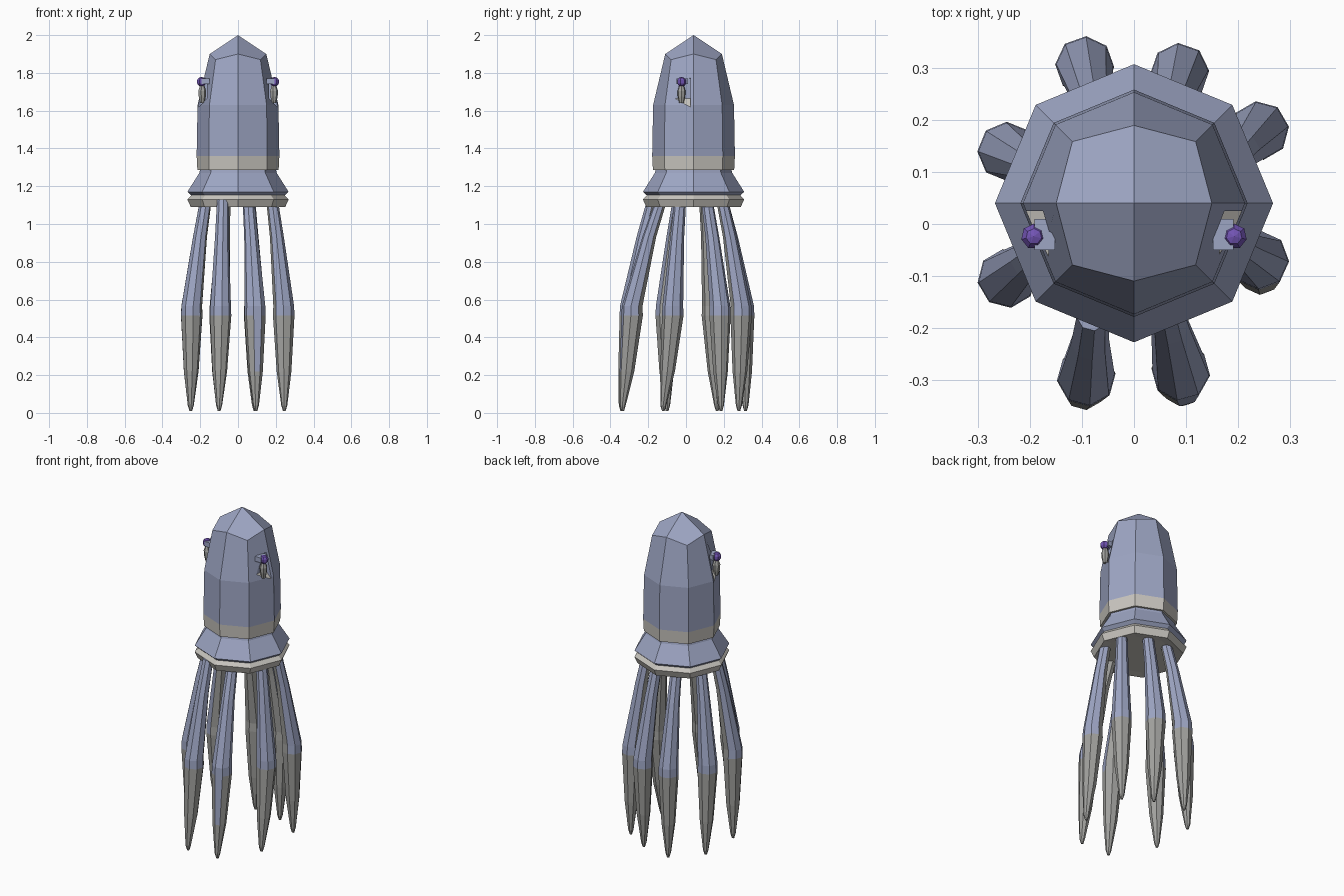
import bpy, bmesh, math
from mathutils import Vector

cube = bpy.data.objects.get("Cube")
if cube:
    bpy.data.objects.remove(cube, do_unlink=True)


def material(name, rgb):
    m = bpy.data.materials.new(name)
    m.use_nodes = True
    m.diffuse_color = (*rgb, 1)
    node = next(n for n in m.node_tree.nodes if n.type == 'BSDF_PRINCIPLED')
    node.inputs["Base Color"].default_value = (*rgb, 1)
    return m


BLUE = material("slate blue skin", (0.34, 0.38, 0.55))
PALE = material("pale band", (0.58, 0.56, 0.52))
GREY = material("grey tentacle tip", (0.36, 0.36, 0.345))
PURPLE = material("purple eye", (0.17, 0.09, 0.46))
MID_Y = 0.04


def finish(bm, name, mats):
    bmesh.ops.recalc_face_normals(bm, faces=bm.faces)
    mesh = bpy.data.meshes.new(name)
    bm.to_mesh(mesh)
    bm.free()
    for m in mats:
        mesh.materials.append(m)
    obj = bpy.data.objects.new(name, mesh)
    bpy.context.collection.objects.link(obj)
    return obj


def bridge(bm, a, b):
    n = len(a)
    return [bm.faces.new((a[i], a[(i + 1) % n], b[(i + 1) % n], b[i])) for i in range(n)]


def ring(bm, centre, r, sides, turn=0.0, ry=None):
    cx, cy, cz = centre
    ry = ry or r
    angles = [2 * math.pi * i / sides + turn for i in range(sides)]
    return [bm.verts.new((cx + r * math.cos(a), cy + ry * math.sin(a), cz)) for a in angles]


def lathe(name, profile, mats, mat_rule):
    """Eight-sided body of revolution with flat caps."""
    bm = bmesh.new()
    rings = [ring(bm, (0, MID_Y, z), r, 8) for r, z in profile]
    for a, b in zip(rings, rings[1:]):
        bridge(bm, a, b)
    bm.faces.new(rings[0])
    bm.faces.new(rings[-1])
    for f in bm.faces:
        f.material_index = mat_rule(f.calc_center_median().z)
    return finish(bm, name, mats)


# Mantle: straight sides, tapered shoulder, four kite faces meeting at the point
bm = bmesh.new()
levels = [(0.215, 1.285), (0.219, 1.36), (0.214, 1.63), (0.15, 1.9)]
rings = [ring(bm, (0, MID_Y, z), r, 8) for r, z in levels]
for i in range(1, 8, 2):
    v = rings[-1][i]
    v.co = Vector((0, MID_Y, 1.87)) + Vector((v.co.x, v.co.y - MID_Y, 0)) * 1.12
for a, b in zip(rings, rings[1:]):
    bridge(bm, a, b)
bm.faces.new(rings[0])
apex = bm.verts.new((0, MID_Y, 2.0))
top = rings[-1]
for i in range(0, 8, 2):
    bm.faces.new((top[i], top[i + 1], top[(i + 2) % 8], apex))
for f in bm.faces:
    f.material_index = 1 if f.calc_center_median().z < 1.36 else 0
mantle = finish(bm, "mantle", [BLUE, PALE])

# Eye sockets, cut with a sloping pale floor
for side in (-1, 1):
    bm = bmesh.new()
    outline = [(0.165, 1.665), (0.25, 1.575), (0.25, 1.79), (0.165, 1.77)]
    ends = [[bm.verts.new((side * x, y, z)) for x, z in outline] for y in (-0.075, 0.025)]
    faces = bridge(bm, ends[0], ends[1])
    faces[0].material_index = 1
    bm.faces.new(ends[0])
    bm.faces.new(ends[1])
    cutter = finish(bm, "socket_cutter", [BLUE, PALE])
    cutter.hide_render = True
    mod = mantle.modifiers.new("socket", 'BOOLEAN')
    mod.operation = 'DIFFERENCE'
    mod.solver = 'EXACT'
    mod.object = cutter
    bpy.context.view_layer.objects.active = mantle
    bpy.ops.object.modifier_apply(modifier=mod.name)
    bpy.data.objects.remove(cutter, do_unlink=True)

# Skirt with its pale lower band
lathe("skirt", [(0.2, 1.29), (0.205, 1.27), (0.268, 1.17), (0.245, 1.15)],
      [BLUE], lambda z: 0)
lathe("skirt_band", [(0.245, 1.155), (0.268, 1.13), (0.25, 1.09), (0.2, 1.095)],
      [PALE, BLUE], lambda z: 0)

# Eyes on short stalks
for label, side in (("right", -1), ("left", 1)):
    bm = bmesh.new()
    bmesh.ops.create_uvsphere(bm, u_segments=7, v_segments=5, radius=0.026)
    bmesh.ops.translate(bm, verts=bm.verts, vec=(side * 0.193, -0.024, 1.753))
    finish(bm, label + "_eye", [PURPLE])
    bm = bmesh.new()
    stalk = [(0.012, 1.64), (0.02, 1.675), (0.022, 1.705), (0.012, 1.735)]
    rs = [ring(bm, (side * 0.19, -0.024, z), r, 7) for r, z in stalk]
    for a, b in zip(rs, rs[1:]):
        bridge(bm, a, b)
    bm.faces.new(rs[0])
    bm.faces.new(rs[-1])
    finish(bm, label + "_eye_stalk", [GREY])
    bm = bmesh.new()
    bmesh.ops.create_cube(bm, size=1)
    for v in bm.verts:
        v.co = (side * (0.172 + v.co.x * 0.04), -0.02 + v.co.y * 0.06, 1.755 + v.co.z * 0.03)
    finish(bm, label + "_eye_mount", [BLUE])


# Tentacles: blue outer skin, grey inner side and grey tapered tip
def tentacle(name, root, knee, tip, skin_end=0.52):
    root, knee, tip = Vector(root), Vector(knee), Vector(tip)
    elbow = root.lerp(knee, 0.42)
    out = Vector((knee.x, knee.y - MID_Y))
    turn = math.atan2(out.y, out.x)
    low = knee.lerp(tip, 0.55)
    path = [(root, 1.13, 0.031), (elbow, 0.93, 0.037), (knee, 0.565, 0.055),
            (knee, 0.515, 0.057), (low, 0.22, 0.039), (tip, 0.04, 0.016), (tip, 0.01, 0.007)]
    bm = bmesh.new()
    rs = [ring(bm, (p.x, p.y, z), r, 8, turn + math.pi / 8) for p, z, r in path]
    for a, b in zip(rs, rs[1:]):
        centre = sum((v.co for v in a + b), Vector()) / 16
        height = (a[0].co.z + b[0].co.z) / 2
        for f in bridge(bm, a, b):
            d = f.calc_center_median() - centre
            facing = d.xy.normalized().dot(out.normalized())
            limit = skin_end if facing > 0.9 else 0.52
            f.material_index = 0 if facing > -0.5 and height > limit else 1
    bm.faces.new(rs[0])
    bm.faces.new(rs[-1]).material_index = 1
    finish(bm, name, [BLUE, GREY])


tentacle("front_right_tentacle", (-0.08, -0.175), (-0.092, -0.295), (-0.1, -0.34))
tentacle("front_left_tentacle", (0.055, -0.13), (0.09, -0.285), (0.095, -0.335), 0.3)
tentacle("back_right_tentacle", (-0.07, 0.19), (-0.095, 0.305), (-0.1, 0.315))
tentacle("back_left_tentacle", (0.06, 0.19), (0.088, 0.292), (0.09, 0.28))
tentacle("side_right_front_tentacle", (-0.17, -0.04), (-0.245, -0.105), (-0.25, -0.1))
tentacle("side_left_front_tentacle", (0.18, -0.03), (0.242, -0.07), (0.245, -0.12))
tentacle("side_right_back_tentacle", (-0.17, 0.1), (-0.245, 0.14), (-0.25, 0.165))
tentacle("side_left_back_tentacle", (0.18, 0.11), (0.242, 0.18), (0.245, 0.185))
